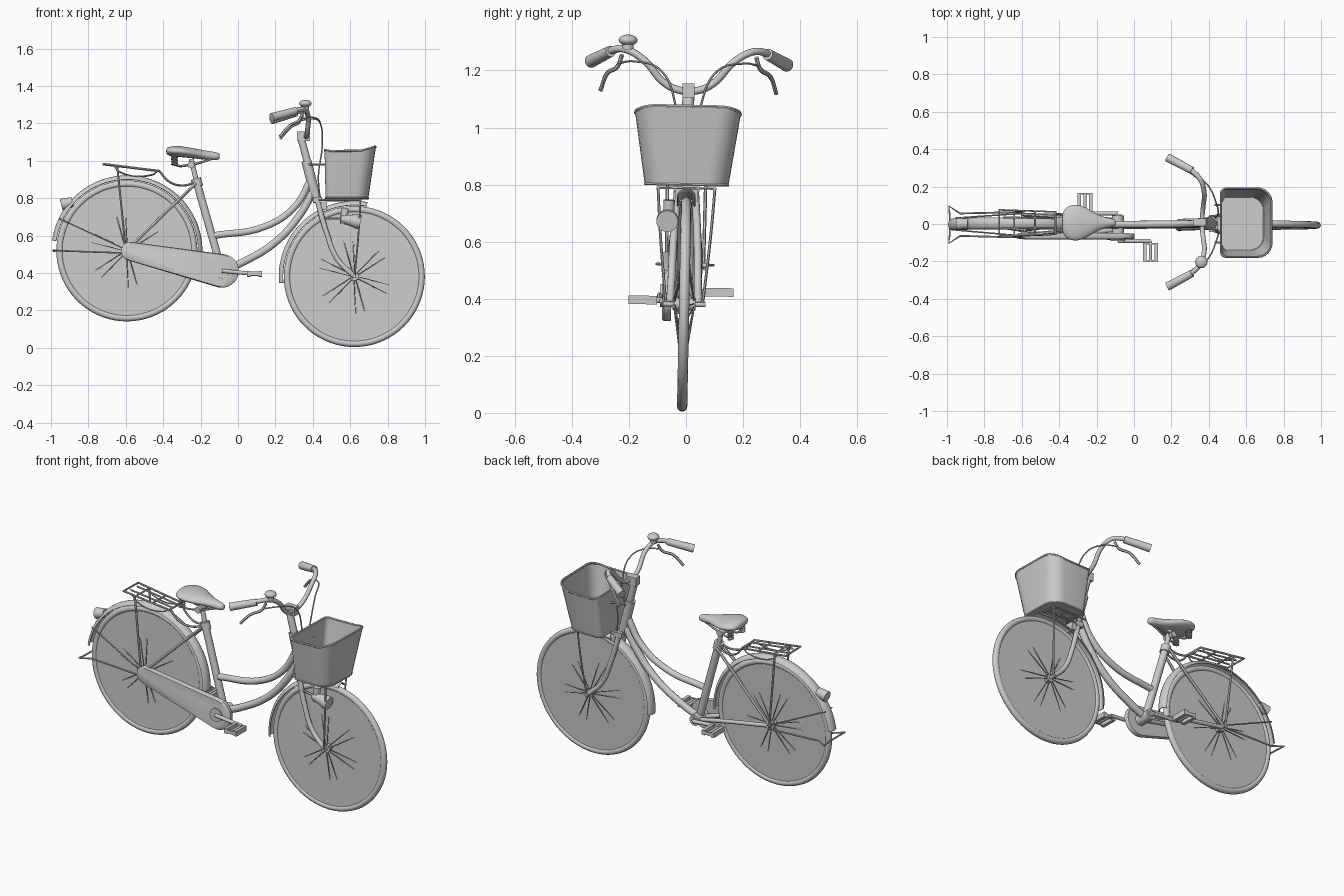
import bpy
import math
from math import sin, cos, pi, radians
from mathutils import Vector, Matrix

if "Cube" in bpy.data.objects:
    bpy.data.objects.remove(bpy.data.objects["Cube"])

GREY = (0.6, 0.6, 0.6, 1)
mat = bpy.data.materials.new("plain_grey")
mat.use_nodes = True
mat.diffuse_color = GREY
mat.node_tree.nodes["Principled BSDF"].inputs["Base Color"].default_value = GREY
parts = []


def keep(ob, name):
    ob.name = name
    ob.data.materials.append(mat)
    parts.append(ob)
    return ob


def tube(name, paths, r, smooth=True, closed=False):
    """One object made of round bars along the given paths."""
    cu = bpy.data.curves.new(name, "CURVE")
    cu.dimensions = "3D"
    cu.bevel_depth = r
    cu.bevel_resolution = 3 if r > 0.01 else 1
    cu.use_fill_caps = True
    cu.resolution_u = 8 if smooth else 1
    for path in paths:
        s = cu.splines.new("BEZIER")
        s.bezier_points.add(len(path) - 1)
        s.use_cyclic_u = closed
        for bp, co in zip(s.bezier_points, path):
            bp.co = co
            bp.handle_left_type = bp.handle_right_type = "AUTO" if smooth else "VECTOR"
    ob = bpy.data.objects.new(name, cu)
    bpy.context.collection.objects.link(ob)
    return keep(ob, name)


def cyl(name, a, b, r1, r2=None, sides=24):
    a, b = Vector(a), Vector(b)
    bpy.ops.mesh.primitive_cone_add(vertices=sides, radius1=r1, radius2=r1 if r2 is None else r2,
                                    depth=(b - a).length, location=(a + b) / 2)
    ob = bpy.context.object
    ob.rotation_euler = (b - a).to_track_quat("Z", "Y").to_euler()
    return keep(ob, name)


def box(name, loc, size):
    bpy.ops.mesh.primitive_cube_add(size=1, location=loc)
    bpy.context.object.scale = size
    return keep(bpy.context.object, name)


def loft(name, rings, closed=True, caps=(), thick=0):
    """Skin through rings of points; caps lists ring indices to close."""
    n = len(rings[0])
    verts = [p for ring in rings for p in ring]
    faces = [(i * n + j, i * n + (j + 1) % n, (i + 1) * n + (j + 1) % n, (i + 1) * n + j)
             for i in range(len(rings) - 1) for j in range(n if closed else n - 1)]
    faces += [[(c % len(rings)) * n + j for j in range(n)][::-1 if c == 0 else 1] for c in caps]
    me = bpy.data.meshes.new(name)
    me.from_pydata(verts, [], faces)
    ob = bpy.data.objects.new(name, me)
    bpy.context.collection.objects.link(ob)
    if thick:
        m = ob.modifiers.new("thickness", "SOLIDIFY")
        m.thickness = thick
        m.offset = 0
    return keep(ob, name)


def both(path):
    """The path and its mirror image across the bicycle's middle plane."""
    return [path, [(x, -y, z) for x, y, z in path]]


# Wheels: tyre, disc, hub, spokes and mudguard
REAR, FRONT = (-0.594, 0.518), (0.622, 0.381)
for label, (cx, cz), start, end in (("rear", REAR, -2, 172), ("front", FRONT, 80, 185)):
    bpy.ops.mesh.primitive_torus_add(location=(cx, 0, cz), rotation=(pi / 2, 0, 0), major_segments=72,
                                     minor_segments=12, major_radius=0.359, minor_radius=0.018)
    keep(bpy.context.object, label + "_tyre")
    cyl(label + "_wheel_disc", (cx, -0.011, cz), (cx, 0.011, cz), 0.35, sides=72)
    cyl(label + "_hub", (cx, -0.04, cz), (cx, 0.04, cz), 0.022)
    cyl(label + "_axle", (cx, -0.075, cz), (cx, 0.075, cz), 0.009, sides=12)
    spokes = []
    for side in (-1, 1):
        for k in range(12):
            a = k * pi / 6 + side * 0.1
            b = a + (0.35 if k % 2 else -0.35) * 0.4
            spokes.append([(cx + 0.02 * cos(a), side * 0.034, cz + 0.02 * sin(a)),
                           (cx + 0.3 * cos(b), -side * 0.006, cz + 0.3 * sin(b))])
    tube(label + "_spokes", spokes, 0.0025, False)
    rings = []
    for k in range(41):
        a = radians(start + (end - start) * k / 40)
        ring = []
        for j in range(9):
            t = pi * (j / 8 - 0.5)
            r = 0.381 + 0.021 * cos(t)
            ring.append((cx + r * cos(a), 0.03 * sin(t), cz + r * sin(a)))
        rings.append(ring)
    loft(label + "_mudguard", rings, closed=False, thick=0.004)

# Frame tubes
BB = (-0.086, 0, 0.41)
tube("seat_tube", [[BB, (-0.225, 0, 0.9)]], 0.022, False)
tube("seat_post", [[(-0.22, 0, 0.88), (-0.25, 0, 1.01)]], 0.014, False)
cyl("seat_clamp", (-0.214, 0, 0.862), (-0.226, 0, 0.905), 0.028)
tube("top_tube", [[(-0.13, 0, 0.6), (0.14, 0, 0.647), (0.3, 0, 0.75), (0.39, 0, 0.9)]], 0.019)
tube("down_tube", [[BB, (0.02, 0, 0.455), (0.2, 0, 0.565), (0.33, 0, 0.71), (0.41, 0, 0.85)]], 0.021)
cyl("head_tube", (0.42, 0, 0.79), (0.365, 0, 1.0), 0.027)
tube("steering_stem", [[(0.38, 0, 0.96), (0.335, 0, 1.13)]], 0.021, False)
cyl("bottom_bracket", (-0.086, -0.05, 0.41), (-0.086, 0.05, 0.41), 0.032)
tube("chain_stays", both([(-0.594, 0.05, 0.515), (-0.3, 0.045, 0.46), (-0.1, 0.025, 0.41)]), 0.012)
tube("seat_stays", both([(-0.594, 0.055, 0.52), (-0.225, 0.025, 0.88)]), 0.009, False)

# Fork with forward-curving blades
tube("fork_blades", both([(0.425, 0.03, 0.785), (0.475, 0.042, 0.61), (0.53, 0.046, 0.475),
                          (0.622, 0.05, 0.381)]), 0.014)
box("fork_crown", (0.425, 0, 0.79), (0.05, 0.09, 0.03))
box("front_brake", (0.46, 0, 0.765), (0.03, 0.08, 0.05))

# Handlebar, grips, brake levers and cables
bar = [(0.365, 0.03, 1.13), (0.37, 0.085, 1.155), (0.375, 0.16, 1.235), (0.355, 0.225, 1.27),
       (0.3, 0.28, 1.262), (0.22, 0.33, 1.235)]
tube("handlebar", [[(x, -y, z) for x, y, z in bar[::-1]] + bar], 0.013)
for side, label in ((-1, "right"), (1, "left")):
    cyl(label + "_grip", (0.31, side * 0.275, 1.262), (0.18, side * 0.345, 1.225), 0.02, 0.023)
box("stem_clamp", (0.35, 0, 1.13), (0.07, 0.042, 0.05))
tube("brake_levers", both([(0.345, 0.235, 1.25), (0.325, 0.25, 1.21), (0.28, 0.285, 1.185),
                           (0.225, 0.308, 1.125)]), 0.008)
tube("brake_cables", both([(0.335, 0.25, 1.22), (0.4, 0.19, 1.228), (0.44, 0.1, 1.2),
                           (0.45, 0.045, 1.08), (0.43, 0.035, 0.92), (0.44, 0.03, 0.78)]), 0.004)

# Bell
bpy.ops.mesh.primitive_uv_sphere_add(segments=24, ring_count=12, radius=0.033, location=(0.36, -0.215, 1.302))
bpy.context.object.scale = (1, 1, 0.6)
keep(bpy.context.object, "bell_dome")
cyl("bell_base", (0.36, -0.215, 1.27), (0.36, -0.215, 1.295), 0.02)


# Basket: rounded tapered shell, open at the top
def basket_ring(t):
    x0, x1, hw = 0.47 - 0.005 * t, 0.695 + 0.04 * t, 0.145 + 0.038 * t
    ring = []
    for sx, sy, a0, rad in ((1, 1, 0, 0.075), (-1, 1, 90, 0.03), (-1, -1, 180, 0.03), (1, -1, 270, 0.075)):
        px = x1 - rad if sx > 0 else x0 + rad
        for k in range(7):
            a = radians(a0 + 15 * k)
            x, y = px + rad * cos(a), sy * (hw - rad) + rad * sin(a)
            u = (x - x0) / (x1 - x0)
            top = 1.055 - 0.07 * u + 0.09 * u * u
            ring.append((x, y, 0.8 + (top - 0.8) * t))
    return ring


loft("basket", [basket_ring(k / 6) for k in range(7)], caps=(0,), thick=0.004)
tube("basket_rim", [basket_ring(1)], 0.006, False, True)
tube("basket_base_rim", [basket_ring(0)], 0.005, False, True)
tube("basket_tray", [[(x, -0.1, 0.788), (x, 0.1, 0.788)] for x in (0.49, 0.57, 0.655)]
     + [[(0.43, y, 0.788), (0.66, y, 0.788)] for y in (-0.1, -0.04, 0.04, 0.1)], 0.005, False)
tube("basket_struts", both([(0.655, 0.1, 0.79), (0.645, 0.088, 0.62), (0.624, 0.065, 0.385)]), 0.005)
tube("basket_stay", both([(0.37, 0.02, 0.98), (0.47, 0.05, 0.98)]), 0.005, False)

# Headlight on its bracket
cyl("headlight_body", (0.55, -0.065, 0.69), (0.63, -0.065, 0.675), 0.02, 0.036)
cyl("headlight_rim", (0.63, -0.065, 0.675), (0.655, -0.065, 0.67), 0.038)
cyl("dynamo", (0.565, -0.06, 0.66), (0.572, -0.06, 0.745), 0.02)
tube("headlight_bracket", [[(0.46, -0.04, 0.69), (0.56, -0.065, 0.69)]], 0.007, False)

# Saddle, lofted from tail to nose: x, half width, top, bottom
stations = [(-0.385, 0.045, 1.066, 1.036), (-0.37, 0.082, 1.077, 1.025), (-0.32, 0.105, 1.082, 1.02),
            (-0.26, 0.088, 1.072, 1.015), (-0.2, 0.045, 1.06, 1.008), (-0.15, 0.028, 1.052, 1.002),
            (-0.11, 0.023, 1.045, 1.002), (-0.097, 0.014, 1.036, 1.01)]
rings = [[(x, w * cos(k * pi / 8), (t + b) / 2 + (t - b) / 2 * sin(k * pi / 8)) for k in range(16)]
         for x, w, t, b in stations]
saddle = loft("saddle", rings, caps=(0, -1))
saddle.modifiers.new("smoothing", "SUBSURF").levels = 1
tube("saddle_rails", both([(-0.345, 0.05, 1.02), (-0.34, 0.045, 0.985), (-0.25, 0.025, 0.98),
                           (-0.14, 0.01, 1.01)]), 0.006)
for side, label in ((-1, "right"), (1, "left")):
    coil = [(-0.34 + 0.015 * cos(k * pi / 2), side * 0.055 + 0.015 * sin(k * pi / 2), 0.975 + k * 0.0035)
            for k in range(16)]
    tube(label + "_saddle_spring", [coil], 0.004)
cyl("saddle_clamp", (-0.25, -0.035, 0.978), (-0.25, 0.035, 0.978), 0.018)

# Chain case: tapered slab round both sprockets
outline = [(-0.575 + 0.05 * cos(a), 0.515 + 0.05 * sin(a)) for a in (radians(78 + 16 * k) for k in range(12))]
outline += [(-0.086 + 0.09 * cos(a), 0.41 + 0.09 * sin(a)) for a in (radians(-106 + 13 * k) for k in range(15))]
mid = Vector((-0.25, 0.445))
case = []
for y, inset in ((-0.045, 0.004), (-0.05, 0), (-0.07, 0), (-0.077, 0.012)):
    ring = []
    for x, z in outline:
        d = (mid - Vector((x, z))).normalized() * inset
        ring.append((x + d.x, y, z + d.y))
    case.append(ring)
loft("chain_case", case, caps=(0, -1))
cyl("chainring_cap", (-0.086, -0.085, 0.41), (-0.086, -0.07, 0.41), 0.04)

# Cranks and pedals
for side, label, px, py, pz in ((-1, "right", 0.088, -0.145, 0.393), (1, "left", -0.262, 0.122, 0.425)):
    arm = py - side * 0.06
    cyl(label + "_crank_boss", (-0.086, side * 0.04, 0.41), (-0.086, arm - side * 0.006, 0.41), 0.018)
    tube(label + "_crank_arm", [[(-0.086, arm, 0.41), (px, arm, pz)]], 0.011, False)
    cyl(label + "_pedal_spindle", (px, arm, pz), (px, py + side * 0.05, pz), 0.009)
    for s in (-1, 1):
        box(label + "_pedal_tread", (px + s * 0.031, py, pz), (0.019, 0.1, 0.03))
        box(label + "_pedal_end", (px, py + s * 0.046, pz), (0.07, 0.008, 0.02))

# Rear rack with supports
tube("rack_outer_frame", [[(-0.72, -0.07, 0.982), (-0.72, 0.07, 0.982), (-0.42, 0.06, 0.945),
                           (-0.42, -0.06, 0.945)]], 0.006, False, True)
tube("rack_inner_bars", both([(-0.7, 0.03, 0.98), (-0.42, 0.025, 0.945)])
     + [[(x, -0.065, z), (x, 0.065, z)] for x, z in ((-0.64, 0.972), (-0.53, 0.958))], 0.005, False)
tube("rack_side_rails", both([(-0.66, 0.068, 0.972), (-0.64, 0.068, 0.945), (-0.46, 0.062, 0.925),
                              (-0.43, 0.06, 0.945)]), 0.004)
tube("rack_legs", both([(-0.645, 0.068, 0.965), (-0.6, 0.065, 0.52)]), 0.006, False)
tube("rack_front_stay", both([(-0.42, 0.05, 0.945), (-0.37, 0.045, 0.89), (-0.3, 0.03, 0.868),
                              (-0.225, 0.02, 0.885)]), 0.006)

# Rear mudguard stays, guard loop and reflector
tube("rear_mudguard_stays", both([(-0.6, 0.06, 0.525), (-0.955, 0.032, 0.69)]), 0.004, False)
tube("rear_guard_loop", both([(-0.6, 0.068, 0.505), (-0.93, 0.06, 0.517), (-0.99, 0.1, 0.52),
                              (-0.985, 0.05, 0.52), (-0.985, 0, 0.52)]), 0.005, False)
cyl("rear_reflector", (-0.885, 0, 0.78), (-0.945, 0, 0.765), 0.026, 0.032)

# Finish: turn bars into meshes, shade, lean the whole bicycle slightly
bpy.ops.object.select_all(action="DESELECT")
for ob in parts:
    ob.select_set(True)
bpy.context.view_layer.objects.active = parts[0]
bpy.ops.object.convert(target="MESH")
bpy.ops.object.shade_smooth_by_angle(angle=radians(40))
bpy.context.view_layer.update()
pivot = Matrix.Translation((0, 0, 0.7))
lean = pivot @ Matrix.Rotation(-0.02, 4, "X") @ pivot.inverted()
for ob in bpy.context.selected_objects:
    ob.matrix_world = lean @ ob.matrix_world
